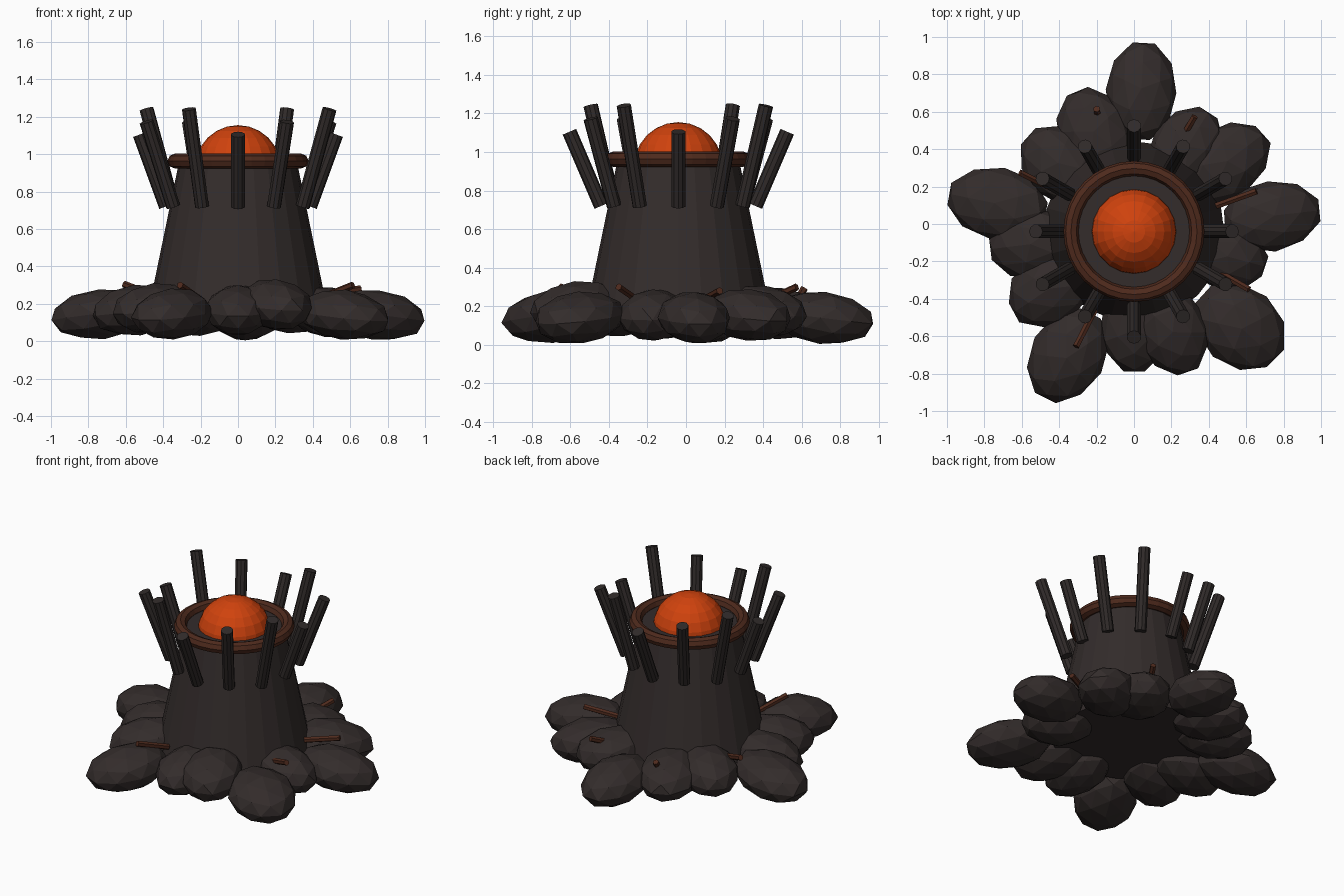
import bpy, bmesh, math, random
from mathutils import Vector, Matrix

if "Cube" in bpy.data.objects:
    bpy.data.objects.remove(bpy.data.objects["Cube"])

random.seed(4)
CY = -0.04  # the pit's own centre sits slightly forward


def material(name, rgb):
    m = bpy.data.materials.new(name)
    m.diffuse_color = (*rgb, 1)
    m.use_nodes = True
    m.node_tree.nodes["Principled BSDF"].inputs["Base Color"].default_value = m.diffuse_color
    return m


STONE = material("dark_stone", (0.033, 0.025, 0.024))
CHAR = material("charred_wood", (0.029, 0.023, 0.022))
BROWN = material("rust_brown", (0.077, 0.023, 0.012))
EMBER = material("ember_orange", (0.63, 0.055, 0.004))


def finish(name, bm, mat):
    bmesh.ops.recalc_face_normals(bm, faces=bm.faces)
    mesh = bpy.data.meshes.new(name)
    bm.to_mesh(mesh)
    bm.free()
    mesh.materials.append(mat)
    ob = bpy.data.objects.new(name, mesh)
    bpy.context.collection.objects.link(ob)
    return ob


def rod(name, a, b, r, sides, mat):
    """Cylinder running from point a to point b."""
    a, b = Vector(a), Vector(b)
    d = b - a
    rot = d.to_track_quat('Z', 'Y').to_matrix().to_4x4()
    bm = bmesh.new()
    bmesh.ops.create_cone(bm, cap_ends=True, segments=sides, radius1=r, radius2=r,
                          depth=d.length, matrix=Matrix.Translation((a + b) / 2) @ rot)
    return finish(name, bm, mat)


# Tapered body, its underside raised clear of the boulders
bm = bmesh.new()
bmesh.ops.create_cone(bm, cap_ends=True, segments=24, radius1=0.482, radius2=0.315,
                      depth=0.81, matrix=Matrix.Translation((0, CY, 0.555)))
finish("body", bm, STONE)

# Rim ring
bpy.ops.mesh.primitive_torus_add(location=(0, CY, 0.963), major_radius=0.337,
                                 minor_radius=0.04, major_segments=32, minor_segments=8)
rim = bpy.context.object
rim.name = "rim"
rim.data.materials.append(BROWN)

# Glowing dome
bm = bmesh.new()
bmesh.ops.create_uvsphere(bm, u_segments=20, v_segments=12, radius=0.23,
                          matrix=Matrix.Translation((0, CY, 0.925)))
finish("ember_dome", bm, EMBER)

# Ring of leaning stakes: height cycles by three, lean alternates
for i in range(12):
    t = math.radians(30 * i)
    r0, r1 = ((0.385, 0.525), (0.40, 0.565))[i % 2]
    top = 1.105 + 0.068 * (i % 3)
    c, s = math.cos(t), math.sin(t)
    rod(f"stake_{i + 1}", (r0 * c, CY + r0 * s, 0.72),
        (r1 * c, CY + r1 * s, top), 0.038, 10, CHAR)

# Boulders: angle, outer reach, half length, half width, centre height
rocks = [
    (6.5, 1.01, 0.27, 0.19, 0.14), (37, 0.88, 0.27, 0.195, 0.155),
    (58, 0.77, 0.25, 0.19, 0.175), (87, 1.02, 0.27, 0.19, 0.14),
    (112, 0.82, 0.26, 0.195, 0.165), (138, 0.78, 0.25, 0.19, 0.175),
    (168.5, 1.025, 0.28, 0.195, 0.145), (187, 0.79, 0.25, 0.19, 0.165),
    (214, 0.79, 0.26, 0.19, 0.175), (242, 1.02, 0.27, 0.20, 0.145),
    (270, 0.76, 0.25, 0.18, 0.165), (291, 0.82, 0.26, 0.19, 0.195),
    (318, 1.03, 0.27, 0.215, 0.14), (345, 0.74, 0.24, 0.18, 0.155),
]
for i, (ang, reach, hl, hw, z) in enumerate(rocks):
    t = math.radians(ang)
    r = reach - hl
    bm = bmesh.new()
    bmesh.ops.create_icosphere(bm, subdivisions=2, radius=1)
    for v in bm.verts:
        v.co *= random.uniform(0.97, 1.02)
    bmesh.ops.transform(bm, verts=bm.verts, matrix=(
        Matrix.Translation((r * math.cos(t), CY + r * math.sin(t), z))
        @ Matrix.Rotation(t, 4, 'Z') @ Matrix.Rotation(math.radians(7), 4, 'Y')
        @ Matrix.Diagonal((hl, hw, 0.135, 1))))
    finish(f"boulder_{i + 1}", bm, STONE)

# Twigs poking out between the boulders
twigs = [((0.42, 0.09, 0.235), (0.655, 0.175, 0.28)),
         ((0.22, 0.40, 0.22), (0.325, 0.575, 0.30)),
         ((-0.19, 0.56, 0.20), (-0.20, 0.615, 0.295)),
         ((-0.42, 0.18, 0.23), (-0.61, 0.275, 0.305)),
         ((-0.21, -0.46, 0.23), (-0.31, -0.655, 0.30)),
         ((0.44, -0.25, 0.23), (0.615, -0.35, 0.30))]
for i, (a, b) in enumerate(twigs):
    rod(f"twig_{i + 1}", a, b, 0.019, 6, BROWN)
